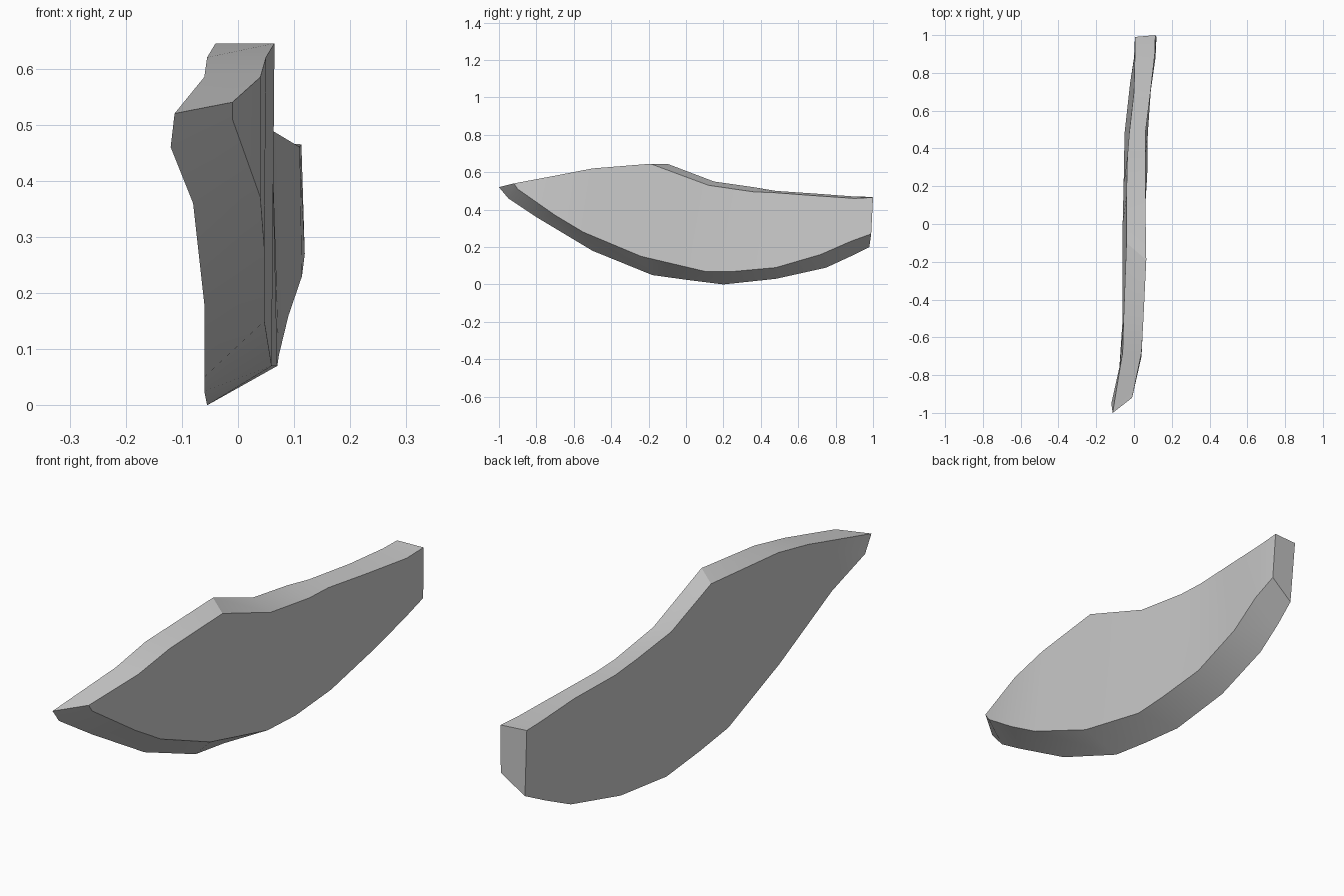
import bpy
import bmesh
import math
from mathutils import Vector

# Remove the default object
default_cube = bpy.data.objects.get("Cube")
if default_cube:
    bpy.data.objects.remove(default_cube, do_unlink=True)


def make_material(name, colour):
    """One flat colour, for the viewport and for a render."""
    material = bpy.data.materials.new(name)
    material.use_nodes = True
    material.diffuse_color = colour
    shader = material.node_tree.nodes["Principled BSDF"]
    shader.inputs["Base Color"].default_value = colour
    return material


def loft(name, rails, material, sharp_angle):
    """Skin a closed band of lengthwise rails and cap both ends."""
    mesh = bpy.data.meshes.new(name)
    bm = bmesh.new()
    rows = []
    for rail in rails:
        rows.append([bm.verts.new(Vector(point) / 100) for point in rail])
    # Long sides, running from the front tip to the back end
    for row, following in zip(rows, rows[1:] + rows[:1]):
        for step in range(len(row) - 1):
            bm.faces.new((row[step], row[step + 1],
                          following[step + 1], following[step]))
    # End caps
    bm.faces.new([row[0] for row in rows])
    bm.faces.new([row[-1] for row in reversed(rows)])
    bmesh.ops.recalc_face_normals(bm, faces=bm.faces)
    bm.to_mesh(mesh)
    bm.free()
    mesh.materials.append(material)
    part = bpy.data.objects.new(name, mesh)
    bpy.context.collection.objects.link(part)
    bpy.ops.object.select_all(action="DESELECT")
    part.select_set(True)
    bpy.context.view_layer.objects.active = part
    bpy.ops.object.shade_smooth_by_angle(angle=sharp_angle)
    return part


# The four long edges of the curved slab, in hundredths of a unit
left_top_edge = [
    (-1, -92, 54), (4, -68, 58.5), (5, -50, 62), (6.5, -19, 64.5), (6, 12, 53),
    (6, 36, 49.5), (6, 48, 49), (8.5, 68, 47.5), (11, 90, 46), (11.3, 100, 46.5)]
left_bottom_edge = [
    (-1, -90, 51), (4, -70, 37), (4.7, -55, 28), (4.7, -24, 15), (6, 10, 7),
    (7, 26, 7), (7.3, 48, 9), (9, 72, 16), (11.4, 88, 23), (11.9, 99, 27)]
right_bottom_edge = [
    (-12, -95, 46), (-8, -80, 36), (-6, -50, 18), (-6, -18, 5), (-6, 0, 2.5),
    (-5.5, 20, 0), (-5, 48, 3), (-2, 75, 9), (0, 88, 15), (2, 98, 20)]
right_top_edge = [
    (-11.3, -100, 52), (-6, -68, 58.5), (-5.5, -50, 62), (-4, -10, 64.5),
    (-4, 15, 55), (-3.5, 36, 52), (-2.5, 48, 50), (0, 70, 48.5), (0.5, 90, 47),
    (0.5, 99, 46.8)]

grey = make_material("plain grey", (0.6, 0.6, 0.6, 1))
loft("curved_slab",
     [left_top_edge, left_bottom_edge, right_bottom_edge, right_top_edge],
     grey, math.radians(30))
